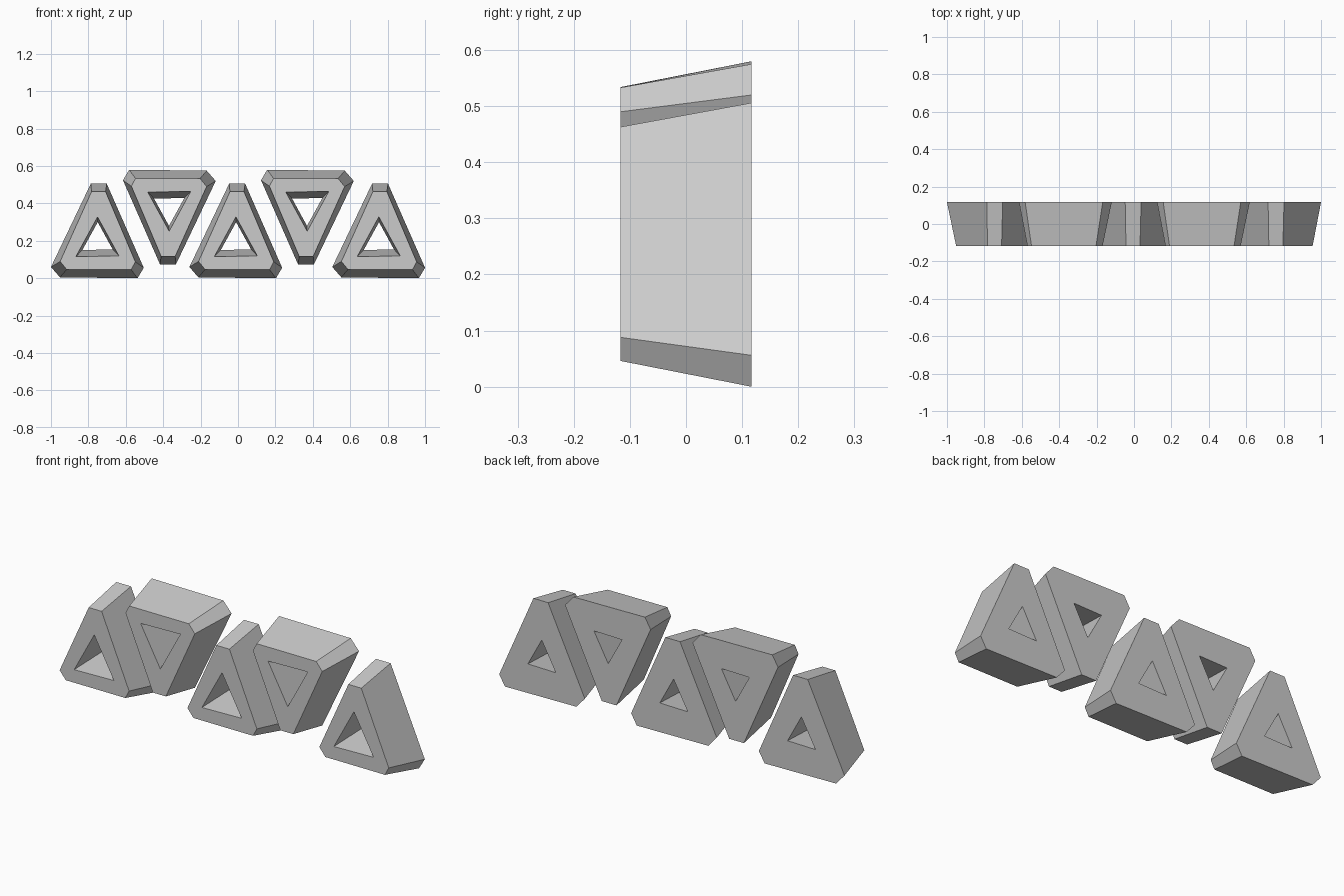
import bpy
import bmesh

# Remove the default object
cube = bpy.data.objects.get("Cube")
if cube:
    bpy.data.objects.remove(cube, do_unlink=True)

DEPTH = 0.117    # half thickness, front to back
HEIGHT = 0.58    # overall height, used to flip a block upside down

# Profiles in x, z: blunt triangle outside, sharp triangle hole inside
OUTER_FRONT = [(-.199, .09), (-.164, .047), (.181, .046), (.203, .088), (.044, .463), (-.031, .463)]
OUTER_BACK = [(-.248, .06), (-.2, .005), (.215, .0), (.248, .056), (.05, .506), (-.035, .506)]
HOLE_FRONT = [(-.115, .115), (.115, .12), (.001, .328)]
HOLE_BACK = [(-.08, .151), (.082, .154), (.002, .3)]

grey = bpy.data.materials.new("plain_grey")
grey.use_nodes = True
colour = (0.6, 0.6, 0.6, 1)
grey.diffuse_color = colour
grey.node_tree.nodes["Principled BSDF"].inputs["Base Color"].default_value = colour


def triangle_block(name, x, flipped):
    """Tapered triangular block with a tapered hole through it."""
    bm = bmesh.new()

    def ring(points, y):
        if flipped:
            points = [(-px, HEIGHT - pz) for px, pz in points]
        return [bm.verts.new((x + px, y, pz)) for px, pz in points]

    outer_front, hole_front = ring(OUTER_FRONT, -DEPTH), ring(HOLE_FRONT, -DEPTH)
    outer_back, hole_back = ring(OUTER_BACK, DEPTH), ring(HOLE_BACK, DEPTH)

    # Front and back faces around the hole
    for outer, hole in ((outer_front, hole_front), (outer_back, hole_back)):
        for k in range(3):
            a, b, c = outer[2 * k], outer[2 * k + 1], outer[(2 * k + 2) % 6]
            bm.faces.new((a, b, hole[k]))
            bm.faces.new((b, c, hole[(k + 1) % 3], hole[k]))

    # Outer sides and hole walls
    for front, back in ((outer_front, outer_back), (hole_front, hole_back)):
        n = len(front)
        for i in range(n):
            j = (i + 1) % n
            bm.faces.new((front[i], front[j], back[j], back[i]))

    bmesh.ops.recalc_face_normals(bm, faces=bm.faces)
    mesh = bpy.data.meshes.new(name)
    bm.to_mesh(mesh)
    bm.free()
    mesh.materials.append(grey)
    bpy.context.collection.objects.link(bpy.data.objects.new(name, mesh))


# Row of blocks, alternately upright and upside down
for i, x in enumerate((-.752, -.367, -.012, .371, .752)):
    flipped = i % 2 == 1
    kind = "inverted" if flipped else "upright"
    triangle_block(f"{kind}_triangle_{i + 1}", x, flipped)
